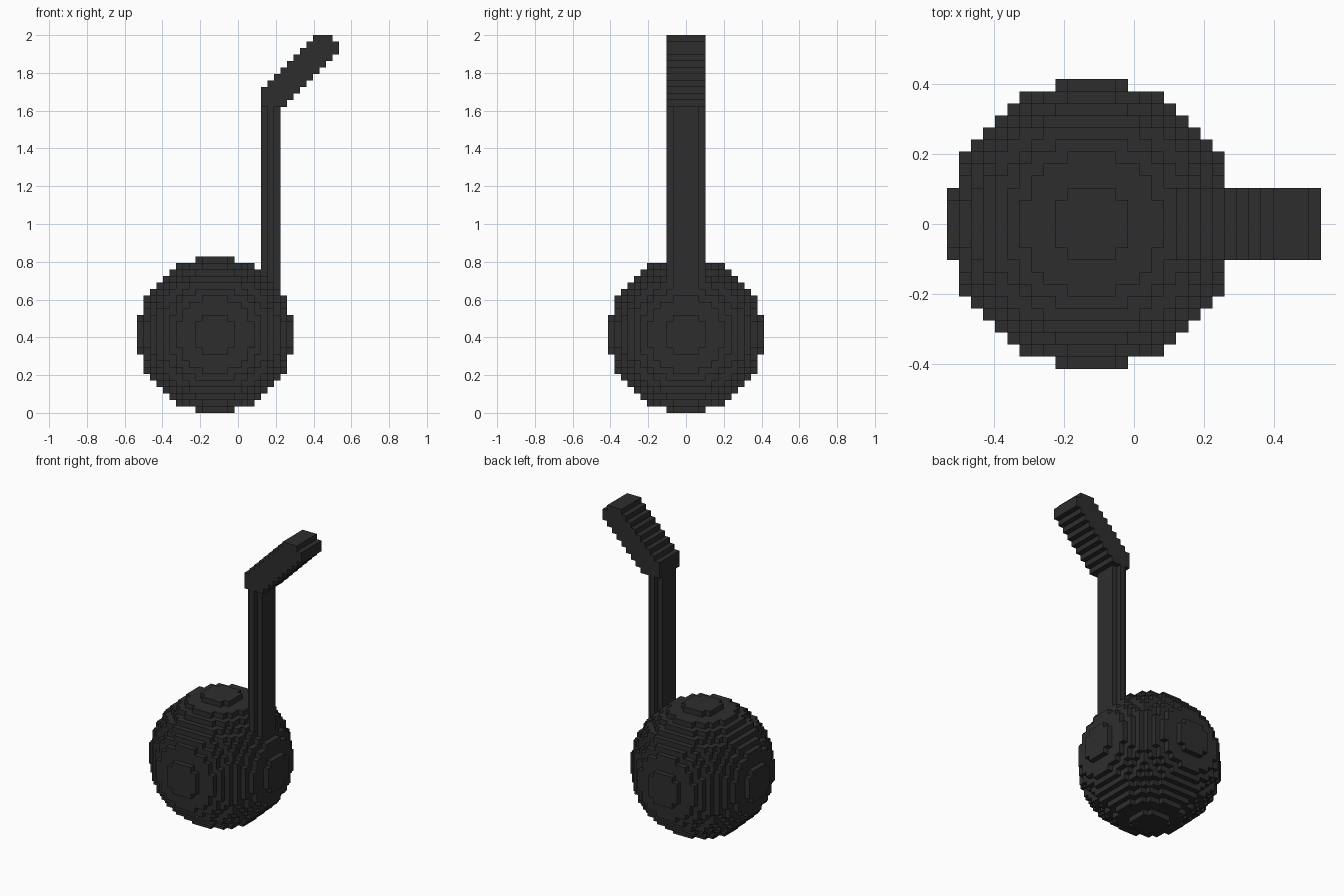
import bpy, bmesh
from mathutils import Vector

cube = bpy.data.objects.get("Cube")
if cube:
    bpy.data.objects.remove(cube, do_unlink=True)

V = 2.0 / 58          # size of one block
X0 = -15.5 * V        # left end of the block grid

mat = bpy.data.materials.new("charcoal")
mat.use_nodes = True
colour = (0.027, 0.027, 0.027, 1.0)
mat.diffuse_color = colour
mat.node_tree.nodes["Principled BSDF"].inputs["Base Color"].default_value = colour


def finish(bm, name):
    """Turn a bmesh in block units into a flat shaded object."""
    bmesh.ops.recalc_face_normals(bm, faces=bm.faces)
    for v in bm.verts:
        v.co = Vector((X0 + v.co.x * V, v.co.y * V, v.co.z * V))
    mesh = bpy.data.meshes.new(name)
    bm.to_mesh(mesh)
    bm.free()
    mesh.materials.append(mat)
    obj = bpy.data.objects.new(name, mesh)
    bpy.context.collection.objects.link(obj)
    return obj


def extrude(points, direction, name):
    """Extrude a closed outline along a direction."""
    bm = bmesh.new()
    face = bm.faces.new([bm.verts.new(p) for p in points])
    out = bmesh.ops.extrude_face_region(bm, geom=[face], use_keep_orig=True)
    verts = [g for g in out["geom"] if isinstance(g, bmesh.types.BMVert)]
    bmesh.ops.translate(bm, vec=direction, verts=verts)
    return finish(bm, name)


# Ball: only the outer faces of a sphere made of blocks
R = 12
cells = {(i, j, k)
         for i in range(-R, R) for j in range(-R, R) for k in range(-R, R)
         if (i + .5) ** 2 + (j + .5) ** 2 + (k + .5) ** 2 < R * R}
bm = bmesh.new()
for c in cells:
    for axis in range(3):
        for side in (0, 1):
            n = list(c)
            n[axis] += 2 * side - 1
            if tuple(n) in cells:
                continue
            u, w = (axis + 1) % 3, (axis + 2) % 3
            quad = []
            for a, b in ((0, 0), (1, 0), (1, 1), (0, 1)):
                p = [c[0] + R, c[1], c[2] + R]
                p[axis] += side
                p[u] += a
                p[w] += b
                quad.append(bm.verts.new(p))
            bm.faces.new(quad)
bmesh.ops.remove_doubles(bm, verts=bm.verts, dist=0.01)
finish(bm, "ball")

# Stem: upright bar with notched corners
outline = [(19, -2), (20, -2), (20, -3), (21, -3), (21, -2), (22, -2),
           (22, 2), (21, 2), (21, 3), (20, 3), (20, 2), (19, 2)]
extrude([(x, y, 14) for x, y in outline], (0, 0, 33), "stem")

# Arm: stepped bar rising sideways from the top of the stem
profile = []
for c in range(19, 31):                      # upper steps
    top = min(50 + c - 19, 58) - (c == 30)
    profile += [(c, top), (c + 1, top)]
for c in range(30, 18, -1):                  # lower steps
    low = max(47, 47 + c - 22)
    profile += [(c + 1, low), (c, low)]
clean = [p for n, p in enumerate(profile) if p != profile[n - 1]]
extrude([(x, -3, z) for x, z in clean], (0, 6, 0), "arm")
